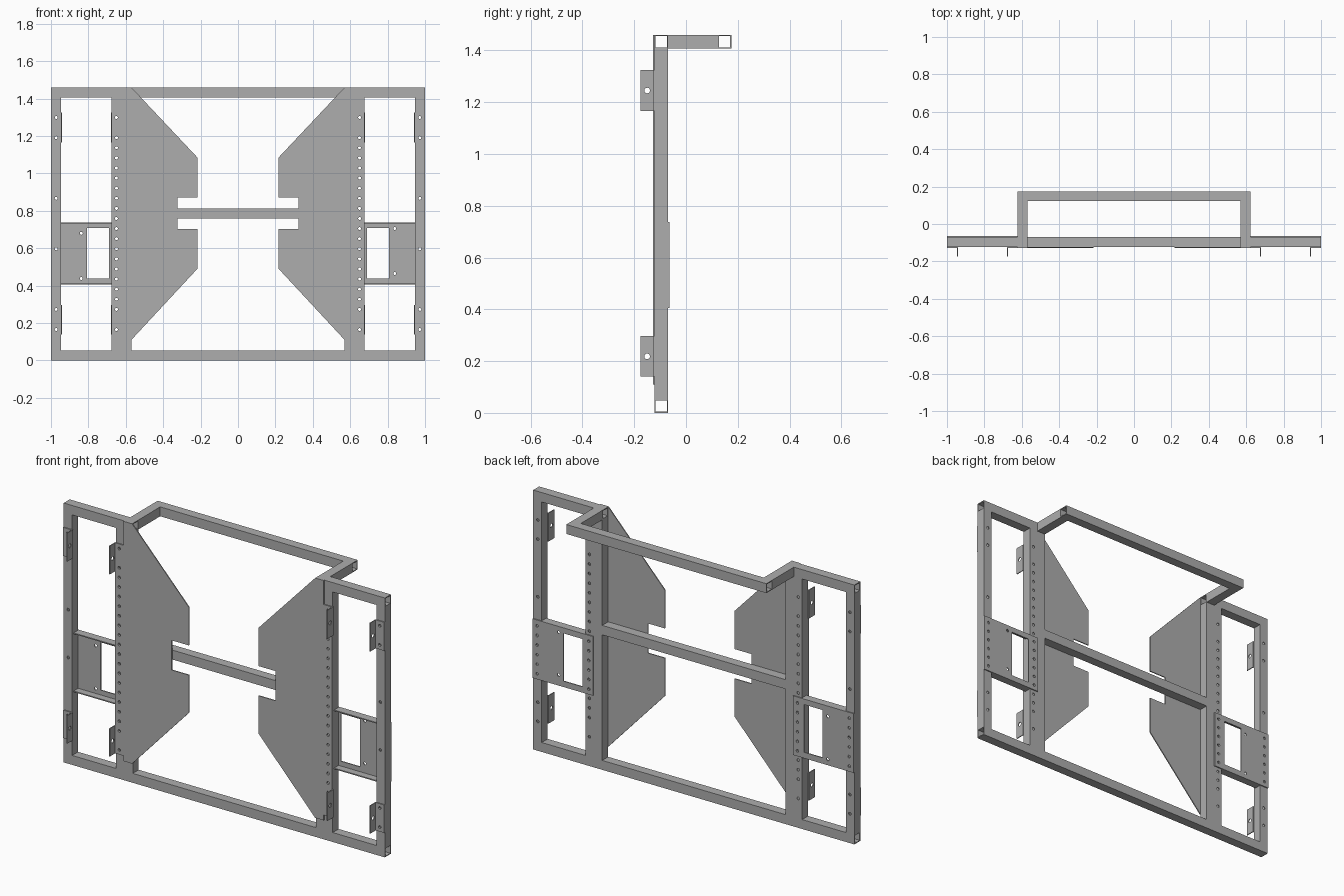
import bpy, bmesh, math
from mathutils import Matrix, Vector

cube = bpy.data.objects.get("Cube")
if cube:
    bpy.data.objects.remove(cube, do_unlink=True)

steel = bpy.data.materials.new("grey steel")
steel.use_nodes = True
grey = (0.42, 0.42, 0.42, 1)
steel.diffuse_color = grey
steel.node_tree.nodes["Principled BSDF"].inputs["Base Color"].default_value = grey

T, WALL, SHEET = 0.053, 0.005, 0.006      # tube size, tube wall, sheet thickness
H = 1.46
FRONT, BACK = -0.122, -0.122 + T          # front and back planes of the main frame
REAR = 0.175
POST_IN, POST_OUT = 0.57, 0.675           # wide inner posts
HOLE_R, PITCH, HOLE_Z = 0.008, 0.054, 0.165


def finish(name, bm):
    bmesh.ops.recalc_face_normals(bm, faces=bm.faces)
    mesh = bpy.data.meshes.new(name)
    bm.to_mesh(mesh)
    bm.free()
    mesh.materials.append(steel)
    ob = bpy.data.objects.new(name, mesh)
    bpy.context.scene.collection.objects.link(ob)
    return ob


def add_box(bm, lo, hi):
    lo, hi = Vector(lo), Vector(hi)
    mat = Matrix.Translation((lo + hi) / 2) @ Matrix.Diagonal((*(hi - lo), 1))
    bmesh.ops.create_cube(bm, size=1, matrix=mat)


def box(name, lo, hi):
    bm = bmesh.new()
    add_box(bm, [min(p) for p in zip(lo, hi)], [max(p) for p in zip(lo, hi)])
    return finish(name, bm)


def tube(name, axis, lo, hi):
    """Hollow, open-ended rectangular tube between two corners."""
    lo, hi = [min(p) for p in zip(lo, hi)], [max(p) for p in zip(lo, hi)]
    u, v = (axis + 1) % 3, (axis + 2) % 3
    bm = bmesh.new()
    rings = []
    for end in (lo[axis], hi[axis]):
        for inset in (0, WALL):
            ring = []
            for a, b in ((0, 0), (1, 0), (1, 1), (0, 1)):
                co = [0, 0, 0]
                co[axis] = end
                co[u] = hi[u] - inset if a else lo[u] + inset
                co[v] = hi[v] - inset if b else lo[v] + inset
                ring.append(bm.verts.new(co))
            rings.append(ring)
    for r, s in ((0, 2), (1, 3), (0, 1), (2, 3)):
        for i in range(4):
            j = (i + 1) % 4
            bm.faces.new((rings[r][i], rings[r][j], rings[s][j], rings[s][i]))
    return finish(name, bm)


def sheet(name, outline, y, side):
    """Flat plate from an x-z outline, mirrored by side."""
    bm = bmesh.new()
    face = bm.faces.new([bm.verts.new((side * x, y, z)) for x, z in outline])
    out = bmesh.ops.extrude_face_region(bm, geom=[face])
    moved = [g for g in out["geom"] if isinstance(g, bmesh.types.BMVert)]
    bmesh.ops.translate(bm, verts=moved, vec=(0, SHEET, 0))
    return finish(name, bm)


def drill(ob, points, axis="Y", radius=HOLE_R, window=None):
    """Cut round holes and an optional rectangular window."""
    bm = bmesh.new()
    turn = Matrix.Rotation(math.pi / 2, 4, "X" if axis == "Y" else "Y")
    for p in points:
        bmesh.ops.create_cone(bm, cap_ends=True, segments=12, radius1=radius,
                              radius2=radius, depth=0.15,
                              matrix=Matrix.Translation(p) @ turn)
    if window:
        add_box(bm, *window)
    cutter = finish("hole_cutter", bm)
    cutter.hide_render = True
    mod = ob.modifiers.new("holes", "BOOLEAN")
    mod.operation, mod.solver, mod.object = "DIFFERENCE", "EXACT", cutter
    bpy.context.view_layer.update()
    deps = bpy.context.evaluated_depsgraph_get()
    mesh = bpy.data.meshes.new_from_object(ob.evaluated_get(deps))
    ob.modifiers.clear()
    ob.data = mesh
    bpy.data.objects.remove(cutter, do_unlink=True)


def column(x, steps):
    return [(x, FRONT + T / 2, HOLE_Z + PITCH * i) for i in steps]


# Long horizontal tubes
tube("bottom_rail", 0, (-1, FRONT, 0), (1, BACK, T))
tube("middle_rail", 0, (-POST_IN, FRONT, 0.76), (POST_IN, BACK, 0.76 + T))
tube("rear_top_rail", 0, (-POST_IN - T, REAR - T, H - T), (POST_IN + T, REAR, H))

inner_steps = [i for i in range(22) if i not in (1, 20)]
outer_steps = (0, 2, 8, 13, 19, 21)
ear_spans = {"lower": (0.14, 0.297), "upper": (1.165, 1.325)}

for side, tag in ((1, "left"), (-1, "right")):
    # Top tube, rearward arm and posts
    tube(f"{tag}_top_rail", 0, (side * POST_IN, FRONT, H - T), (side, BACK, H))
    tube(f"{tag}_top_arm", 1, (side * POST_IN, BACK, H - T),
         (side * (POST_IN + T), REAR - T, H))
    post = tube(f"{tag}_inner_post", 2, (side * POST_IN, FRONT, T),
                (side * POST_OUT, BACK, H - T))
    drill(post, column(side * 0.65, inner_steps))
    post = tube(f"{tag}_outer_post", 2, (side * (1 - T), FRONT, T), (side, BACK, H - T))
    drill(post, column(side * 0.972, outer_steps))

    # Notched front gusset plate
    outline = [(POST_IN, H), (0.217, 1.085), (0.217, 0.87), (0.323, 0.87),
               (0.323, 0.703), (0.217, 0.703), (0.217, 0.49), (POST_IN, 0.11),
               (POST_IN + T, 0.11), (POST_IN + T, 0.14), (POST_OUT, 0.14),
               (POST_OUT, 1.325), (POST_IN + T, 1.325), (POST_IN + T, H)]
    gusset = sheet(f"{tag}_gusset_plate", outline, FRONT - SHEET, side)
    drill(gusset, column(side * 0.65, inner_steps))

    # Forward mounting ears and the feet of the outer ones
    for level, (z0, z1) in ear_spans.items():
        for place, x in (("inner", POST_OUT), ("outer", 1 - T - WALL)):
            ear = box(f"{tag}_{level}_{place}_ear", (side * x, -REAR, z0),
                      (side * (x + WALL), FRONT, z1))
            drill(ear, [(side * x, -0.15, (z0 + z1) / 2)], "X", 0.011)
        foot = box(f"{tag}_{level}_ear_foot", (side * (1 - T), FRONT - SHEET, z0),
                   (side, FRONT, z1))
        drill(foot, column(side * 0.972, outer_steps))

    # Back mounting plate with window, hole columns and folded lips
    z0, z1 = 0.405, 0.738
    plate = box(f"{tag}_back_plate", (side * (POST_IN + T), BACK, z0),
                (side, BACK + SHEET, z1))
    holes = column(side * 0.65, range(5, 11)) + column(side * 0.972, range(5, 11))
    holes += [(side * 0.838, BACK, z) for z in ((0.705, 0.465) if side > 0 else (0.68, 0.438))]
    xs = sorted((side * 0.69, side * 0.807))
    drill(plate, holes, window=((xs[0], BACK - T, 0.438), (xs[1], BACK + T, 0.707)))
    for lip, z in (("lower", z0), ("upper", z1 - SHEET)):
        box(f"{tag}_back_plate_{lip}_lip", (side * POST_OUT, BACK - 0.04, z),
            (side * (1 - T), BACK, z + SHEET))
